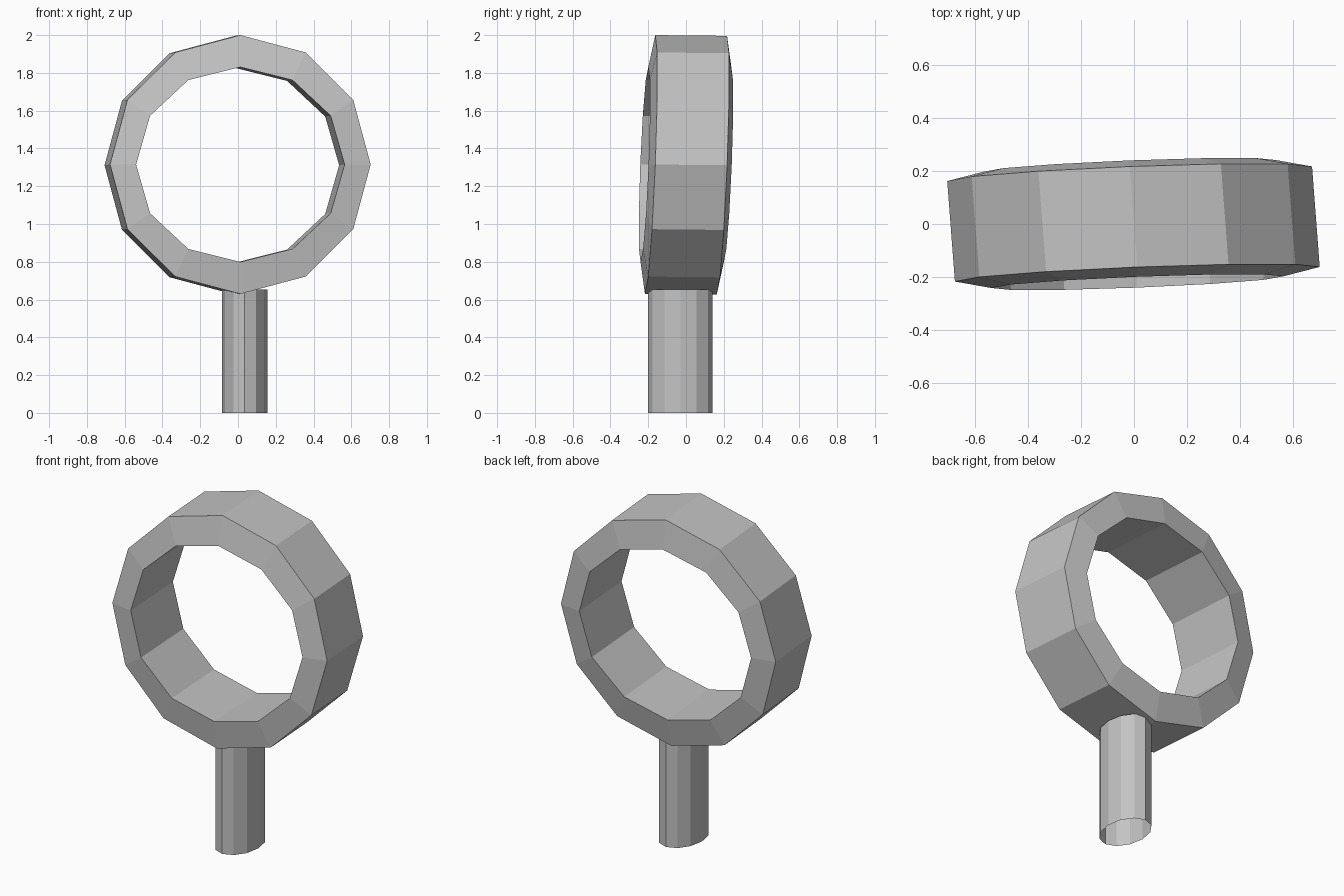
import bpy, bmesh, math

if "Cube" in bpy.data.objects:
    bpy.data.objects.remove(bpy.data.objects["Cube"])

SIDES = 12

grey = bpy.data.materials.new("light_grey")
grey.diffuse_color = (0.55, 0.55, 0.55, 1)
grey.use_nodes = True
grey.node_tree.nodes["Principled BSDF"].inputs["Base Color"].default_value = grey.diffuse_color


def loop(bm, point):
    """Ring of vertices from a function of (cos, sin)."""
    angles = [2 * math.pi * i / SIDES for i in range(SIDES)]
    return [bm.verts.new(point(math.cos(a), math.sin(a))) for a in angles]


def bridge(bm, a, b):
    for i in range(SIDES):
        j = (i + 1) % SIDES
        bm.faces.new((a[i], a[j], b[j], b[i]))


def finish(bm, name):
    bmesh.ops.recalc_face_normals(bm, faces=bm.faces)
    mesh = bpy.data.meshes.new(name)
    bm.to_mesh(mesh)
    bm.free()
    mesh.materials.append(grey)
    bpy.context.collection.objects.link(bpy.data.objects.new(name, mesh))


# Ring: slightly leaning band, faces bulging towards the oval opening
def ring_loop(bm, side, rx, rz, bulge):
    cx = -0.002 - 0.0145 * side
    cz = 1.313 - 0.002 * side
    return loop(bm, lambda c, s: (
        cx + rx * c,
        side * (0.19 + bulge) + 0.04 * (rx * c + rz * s),
        cz + rz * s))


bm = bmesh.new()
loops = [ring_loop(bm, -1, 0.69, 0.685, 0),
         ring_loop(bm, 1, 0.69, 0.685, 0),
         ring_loop(bm, 1, 0.552, 0.516, 0.03),
         ring_loop(bm, -1, 0.552, 0.516, 0.03)]
for k in range(4):
    bridge(bm, loops[k], loops[(k + 1) % 4])
finish(bm, "ring")

# Stem: open oval tube under the ring
bm = bmesh.new()
bottom, top = [loop(bm, lambda c, s: (0.035 + 0.12 * c, -0.03 + 0.17 * s, z))
               for z in (0, 0.652)]
bridge(bm, bottom, top)
finish(bm, "stem")
